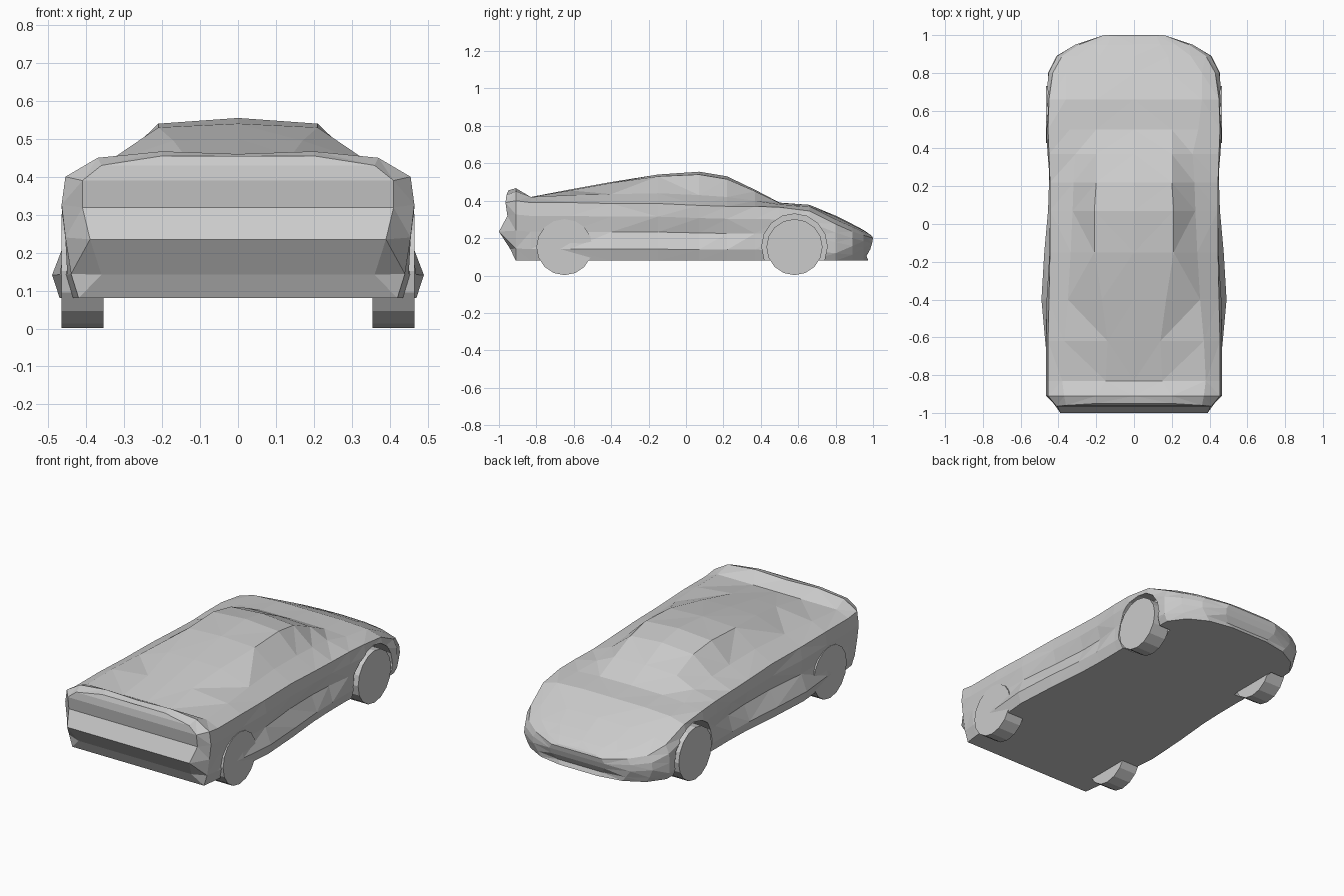
import bpy
import bmesh
import math

if "Cube" in bpy.data.objects:
    bpy.data.objects.remove(bpy.data.objects["Cube"], do_unlink=True)

grey = bpy.data.materials.new("plain grey")
grey.use_nodes = True
COLOUR = (0.6, 0.6, 0.6, 1)
grey.diffuse_color = COLOUR
grey.node_tree.nodes["Principled BSDF"].inputs["Base Color"].default_value = COLOUR

FLOOR = 0.08
# y, sill, waist, shoulder width, shoulder z, belt width, belt z, roof width, roof z, centre z
STATIONS = [
    (-.97, .36, .39, .41, .39, .36, .43, .20, .455, .45),
    (-.91, .44, .455, .455, .40, .37, .45, .20, .467, .46),
    (-.83, .45, .455, .455, .39, .38, .42, .15, .42, .42),
    (-.62, .47, .455, .455, .39, .37, .43, .14, .455, .46),
    (-.40, .49, .455, .45, .385, .35, .435, .17, .495, .50),
    (-.15, .475, .43, .445, .385, .335, .44, .21, .53, .54),
    (.07, .455, .42, .445, .375, .325, .43, .21, .54, .555),
    (.22, .45, .425, .445, .37, .32, .42, .20, .515, .53),
    (.37, .45, .445, .45, .37, .31, .40, .20, .45, .458),
    (.50, .455, .455, .455, .365, .34, .38, .20, .388, .39),
    (.66, .46, .46, .45, .345, .36, .37, .20, .378, .378),
    (.80, .455, .455, .43, .275, .36, .30, .20, .315, .32),
    (.89, .39, .41, .38, .235, .30, .26, .18, .27, .275),
    (.95, .28, .31, .29, .215, .22, .232, .14, .24, .243),
    (.985, .14, .17, .16, .20, .12, .21, .08, .215, .217),
]
# Fore and aft shifts of each level that shape the two bumpers
TAIL = (.06, .03, -.03, .015, .005, .01, .02, .02)
NOSE = (-.01, -.02, .0, .01, .015, .01, .005, .0)


def half_section(row):
    """Half outline from the floor edge up to the centre line."""
    y, sill, waist, shoulder, shoulder_z, belt, belt_z, roof, roof_z, top = row
    rise = shoulder_z - FLOOR
    return [(sill - .02, FLOOR), (sill, FLOOR + rise * .2),
            (waist, FLOOR + rise * .5),
            ((waist + shoulder) / 2 + .01, FLOOR + rise * .77),
            (shoulder, shoulder_z), (belt, belt_z), (roof, roof_z), (0, top)]


def finish(bm, name):
    bmesh.ops.recalc_face_normals(bm, faces=bm.faces)
    mesh = bpy.data.meshes.new(name)
    bm.to_mesh(mesh)
    bm.free()
    mesh.materials.append(grey)
    obj = bpy.data.objects.new(name, mesh)
    bpy.context.collection.objects.link(obj)
    return obj


def build_body():
    bm = bmesh.new()
    rings = []
    for row in STATIONS:
        shift = [0] * len(TAIL)
        if row is STATIONS[0]:
            shift = TAIL
        elif row is STATIONS[-1]:
            shift = NOSE
        left = [(x, row[0] + s, z) for (x, z), s in zip(half_section(row), shift)]
        right = [(-x, y, z) for x, y, z in reversed(left[:-1])]
        rings.append([bm.verts.new(p) for p in left + right])
    count = len(rings[0])
    # Skin between neighbouring sections
    for a, b in zip(rings, rings[1:]):
        for i in range(count):
            j = (i + 1) % count
            bm.faces.new((a[i], a[j], b[j], b[i]))
    # Bumper faces as horizontal strips
    for ring in (rings[0], rings[-1]):
        for i in range(count // 2 - 1):
            bm.faces.new((ring[i], ring[i + 1], ring[-2 - i], ring[-1 - i]))
        mid = count // 2
        bm.faces.new((ring[mid - 1], ring[mid], ring[mid + 1]))
    bmesh.ops.triangulate(bm, faces=bm.faces)
    return finish(bm, "car_body")


def disc(name, x_inner, x_outer, y, z, radius, sides):
    """Cylinder lying along x."""
    bm = bmesh.new()
    bmesh.ops.create_cone(bm, cap_ends=True, segments=sides, radius1=radius,
                          radius2=radius, depth=abs(x_outer - x_inner))
    for v in bm.verts:
        v.co = (v.co.z + (x_inner + x_outer) / 2, y + v.co.x, z + v.co.y)
    return finish(bm, name)


body = build_body()
bpy.context.view_layer.objects.active = body

# Wheels and the arches cut around them
for end, y in (("rear", -.65), ("front", .58)):
    for side, s in (("left", 1), ("right", -1)):
        arch = disc("arch_cutter", s * .36, s * .6, y, .155, .175, 16)
        arch.hide_render = True
        cut = body.modifiers.new("arch", "BOOLEAN")
        cut.operation = "DIFFERENCE"
        cut.solver = "EXACT"
        cut.object = arch
        bpy.ops.object.modifier_apply(modifier=cut.name)
        bpy.data.objects.remove(arch, do_unlink=True)
        disc(f"{end}_{side}_wheel", s * .355, s * .465, y, .152, .15, 16)
